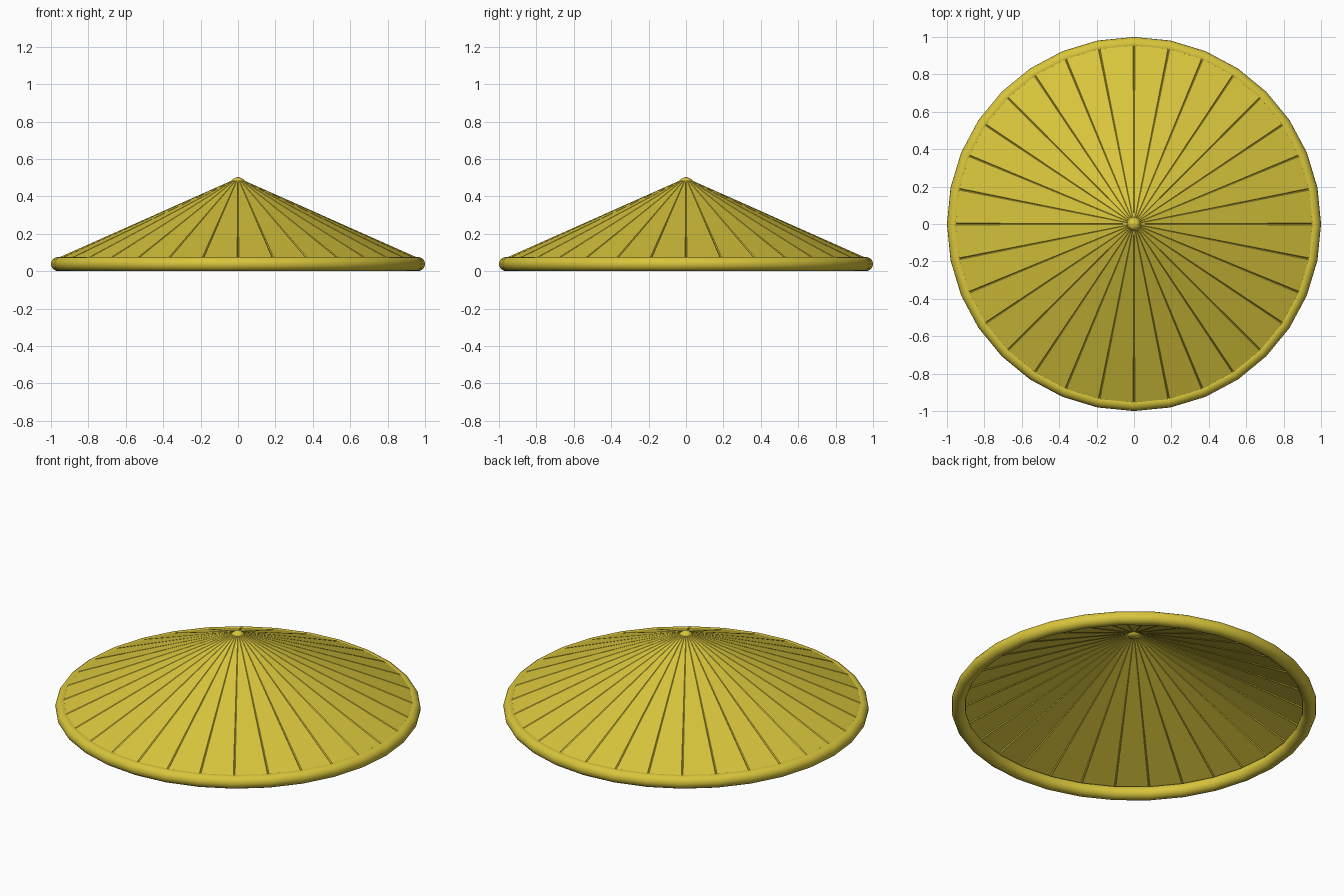
import bpy
import bmesh
from math import sin, cos, pi
from mathutils import Vector

SIDES = 32
RIM_R, RIM_T = 0.962, 0.038
BASE_R, BASE_Z = 0.955, 0.074
TOP_R, TOP_Z = 0.02, 0.49
GROOVE_HALF, GROOVE_DEPTH = 0.005, 0.006

cube = bpy.data.objects.get("Cube")
if cube:
    bpy.data.objects.remove(cube)

straw = bpy.data.materials.new("straw yellow")
straw.use_nodes = True
colour = (0.69, 0.56, 0.045, 1)
straw.diffuse_color = colour
bsdf = straw.node_tree.nodes["Principled BSDF"]
bsdf.inputs["Base Color"].default_value = colour
bsdf.inputs["Roughness"].default_value = 0.8


def finish(bm, name, smooth):
    bmesh.ops.recalc_face_normals(bm, faces=bm.faces)
    for f in bm.faces:
        f.smooth = smooth
    mesh = bpy.data.meshes.new(name)
    bm.to_mesh(mesh)
    bm.free()
    mesh.materials.append(straw)
    obj = bpy.data.objects.new(name, mesh)
    bpy.context.collection.objects.link(obj)
    return obj


def revolve(profile, name, closed=False):
    """Spin an (r, z) profile around z."""
    bm = bmesh.new()
    rings = [[bm.verts.new((r * cos(a), r * sin(a), z)) for r, z in profile]
             for a in (2 * pi * i / SIDES for i in range(SIDES))]
    n = len(profile)
    for i in range(SIDES):
        a, b = rings[i], rings[(i + 1) % SIDES]
        for j in range(n if closed else n - 1):
            k = (j + 1) % n
            bm.faces.new((a[j], b[j], b[k], a[k]))
    bmesh.ops.remove_doubles(bm, verts=bm.verts, dist=1e-5)
    return finish(bm, name, True)


# Conical crown: flat panels parted by narrow V grooves
bm = bmesh.new()
columns = []
for i in range(SIDES):
    a = 2 * pi * i / SIDES
    out, side = Vector((cos(a), sin(a), 0)), Vector((-sin(a), cos(a), 0))
    for s in (-1, 0, 1):
        column = []
        for r, z in ((BASE_R, BASE_Z), (TOP_R, TOP_Z)):
            half = min(GROOVE_HALF, r * pi / SIDES * 0.6)
            drop = GROOVE_DEPTH * half / GROOVE_HALF if s == 0 else 0
            column.append(bm.verts.new(out * r + side * s * half
                                       + Vector((0, 0, z - drop))))
        columns.append(column)
for i, a in enumerate(columns):
    b = columns[(i + 1) % len(columns)]
    bm.faces.new((a[0], b[0], b[1], a[1]))
finish(bm, "crown_panels", False)

# Rolled rim
rim = [(RIM_R + RIM_T * cos(2 * pi * k / 16), RIM_T + RIM_T * sin(2 * pi * k / 16))
       for k in range(16)]
revolve(rim, "rolled_rim", closed=True)

# Small pointed cap over the tip
revolve([(0, 0.505), (0.02, 0.496), (0.037, 0.485), (0.03, 0.476), (0, 0.472)], "tip_cap")
